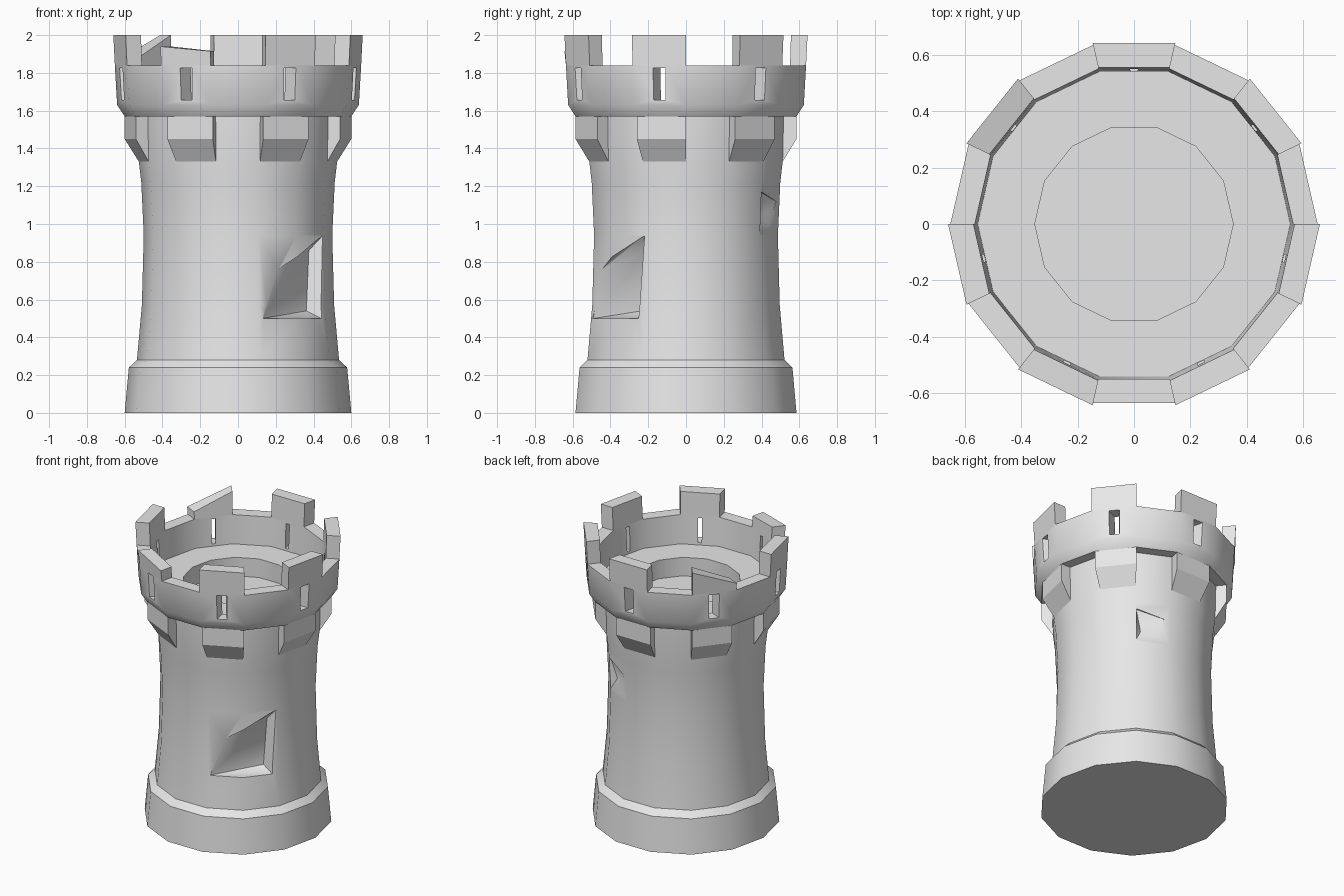
import bpy, bmesh, math
from mathutils import Vector

SIDES = 14
STEP = math.tau / SIDES

cube = bpy.data.objects.get("Cube")
if cube:
    bpy.data.objects.remove(cube, do_unlink=True)

stone = bpy.data.materials.new("grey_stone")
stone.use_nodes = True
GREY = (0.8, 0.8, 0.8, 1)
stone.diffuse_color = GREY
stone.node_tree.nodes["Principled BSDF"].inputs["Base Color"].default_value = GREY


def polar(r, corner, z):
    """Point at radius r on a corner line of the tower."""
    return Vector((r * math.cos(corner * STEP), r * math.sin(corner * STEP), z))


def finish(name, bm):
    bmesh.ops.recalc_face_normals(bm, faces=bm.faces)
    mesh = bpy.data.meshes.new(name)
    bm.to_mesh(mesh)
    bm.free()
    mesh.materials.append(stone)
    ob = bpy.data.objects.new(name, mesh)
    bpy.context.collection.objects.link(ob)
    return ob


def select(ob):
    bpy.ops.object.select_all(action='DESELECT')
    ob.select_set(True)
    bpy.context.view_layer.objects.active = ob


def lathe(name, profile):
    bm = bmesh.new()
    rings = [[bm.verts.new(polar(r, k, z)) for k in range(SIDES)] for r, z in profile]
    for a, b in zip(rings, rings[1:]):
        for k in range(SIDES):
            n = (k + 1) % SIDES
            bm.faces.new((a[k], a[n], b[n], b[k]))
    bm.faces.new(rings[0])
    bm.faces.new(rings[-1])
    return finish(name, bm)


def block(name, side, section_start, section_end):
    """Block filling one side of the tower, between two radial sections."""
    bm = bmesh.new()
    a = [bm.verts.new(polar(r, side, z)) for r, z in section_start]
    b = [bm.verts.new(polar(r, side + 1, z)) for r, z in section_end]
    bm.faces.new(a)
    bm.faces.new(b)
    for i in range(len(a)):
        j = (i + 1) % len(a)
        bm.faces.new((a[i], a[j], b[j], b[i]))
    return finish(name, bm)


def hull(name, points):
    bm = bmesh.new()
    for p in points:
        bm.verts.new(p)
    bmesh.ops.convex_hull(bm, input=bm.verts)
    ob = finish(name, bm)
    ob.hide_render = True
    return ob


def cut(ob, cutter):
    select(ob)
    mod = ob.modifiers.new("cut", 'BOOLEAN')
    mod.operation = 'DIFFERENCE'
    mod.solver = 'EXACT'
    mod.object = cutter
    bpy.ops.object.modifier_apply(modifier=mod.name)
    bpy.data.objects.remove(cutter, do_unlink=True)


# Tower: plinth, waisted shaft, overhanging parapet, floor and sunken pit
tower = lathe("tower", [
    (0.6, 0), (0.578, 0.24), (0.535, 0.28), (0.509, 0.57), (0.499, 0.94),
    (0.512, 1.22), (0.525, 1.33), (0.53, 1.57), (0.6, 1.57), (0.64, 1.63),
    (0.652, 1.84), (0.565, 1.84), (0.555, 1.64), (0.352, 1.64), (0.352, 1.51)])

# Arrow slits, narrowing inwards
for side in range(1, SIDES, 2):
    out = polar(1, side + 0.5, 0)
    across = Vector((-out.y, out.x, 0))
    cut(tower, hull("slit_cutter", [
        out * r + across * w * s + Vector((0, 0, z))
        for r, w in ((0.67, 0.043), (0.52, 0.007))
        for s in (-1, 1) for z in (1.656, 1.826)]))


def gouge(points, lips):
    """Chip in the shaft: inner points plus lip points pushed outwards."""
    pushed = [Vector((x * 1.3, y * 1.3, z)) for x, y, z in lips]
    cut(tower, hull("gouge_cutter", points + lips + pushed))


# Large chip at the front and small chip at the back
gouge([(0.375, -0.215, 0.86), (0.362, -0.235, 0.54)],
      [(0.45, -0.22, 0.94), (0.44, -0.25, 0.5),
       (0.13, -0.49, 0.5), (0.2, -0.46, 0.75)])
gouge([(0.265, 0.38, 1.03)],
      [(0.31, 0.392, 1.17), (0.31, 0.392, 0.95),
       (0.21, 0.445, 1.0), (0.15, 0.475, 1.12)])

# Corbels under the parapet and merlons on top, on every other side
corbel = [(0.5, 1.575), (0.6, 1.575), (0.6, 1.45), (0.525, 1.33), (0.5, 1.33)]
broken = {5: (2.0, 1.89), 9: (1.94, 1.915)}


def merlon(top):
    return [(0.57, top), (0.66, top), (0.652, 1.84), (0.565, 1.84)]


for n, side in enumerate(range(1, SIDES, 2), 1):
    block(f"corbel_{n}", side, corbel, corbel)
    start, end = broken.get(side, (2.0, 2.0))
    block(f"merlon_{n}", side, merlon(start), merlon(end))

# Round shading on the shaft, crisp ledges
select(tower)
bpy.ops.object.shade_smooth_by_angle(angle=math.radians(40))
